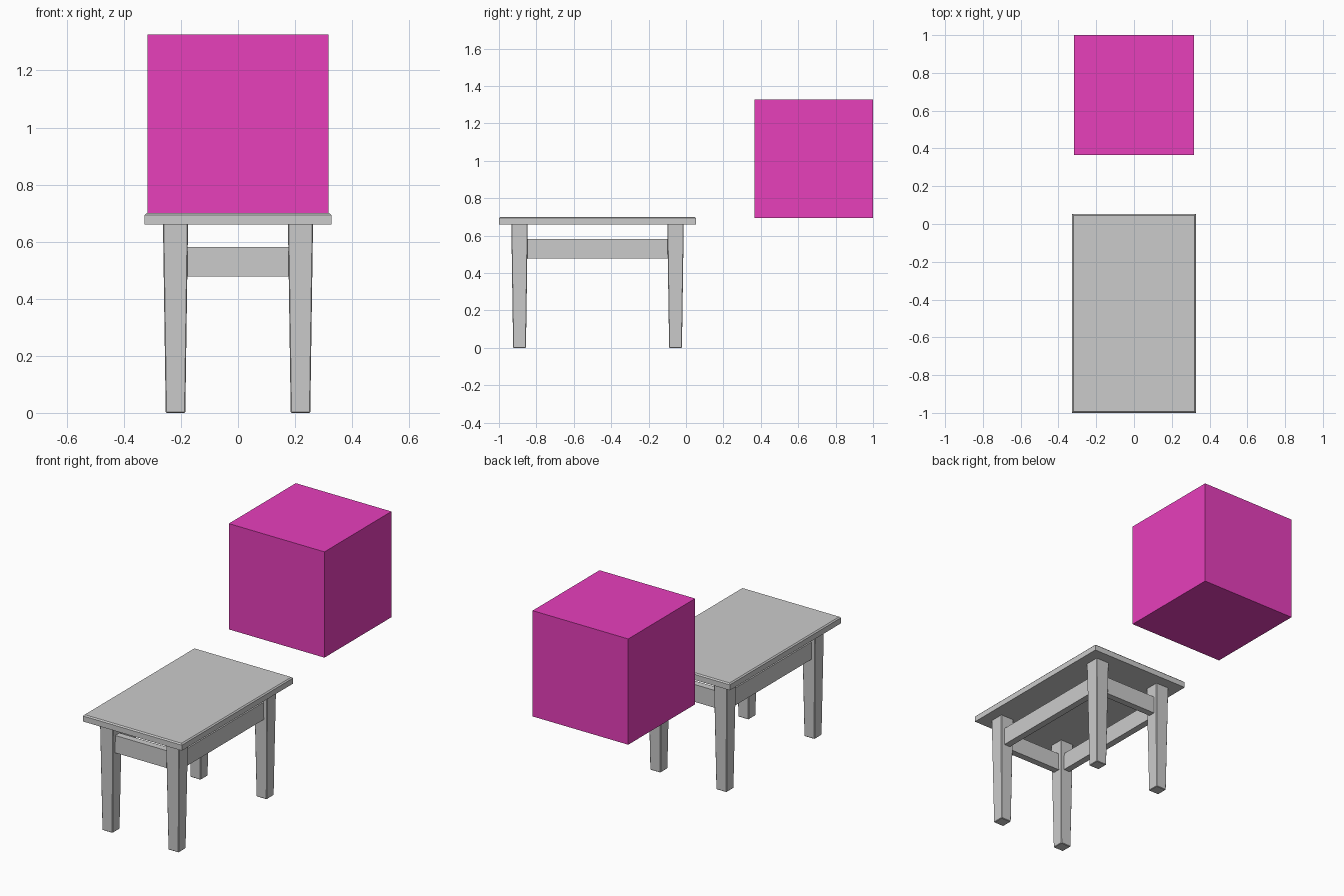
import bpy, bmesh
from mathutils import Vector

if "Cube" in bpy.data.objects:
    bpy.data.objects.remove(bpy.data.objects["Cube"])

CY = -0.473  # table centre in y


def box(name, lo, hi, taper=1.0, bevel=0.0):
    """Box between two corners; taper scales the bottom face about its centre."""
    lo, hi = Vector(lo), Vector(hi)
    mid, size = (lo + hi) / 2, hi - lo
    bm = bmesh.new()
    bmesh.ops.create_cube(bm, size=1)
    for v in bm.verts:
        k = taper if v.co.z < 0 else 1.0
        v.co = Vector((v.co.x * size.x * k, v.co.y * size.y * k, v.co.z * size.z))
    if bevel:
        bmesh.ops.bevel(bm, geom=bm.edges[:], offset=bevel, segments=1,
                        affect='EDGES', profile=0.5)
    mesh = bpy.data.meshes.new(name)
    bm.to_mesh(mesh)
    bm.free()
    obj = bpy.data.objects.new(name, mesh)
    obj.location = mid
    bpy.context.collection.objects.link(obj)
    return obj


# Table top: slab with its upper edges chamfered
top = box("table_top", (-0.328, -1.0, 0.66), (0.328, 0.053, 0.70))
bm = bmesh.new()
bm.from_mesh(top.data)
rim = [e for e in bm.edges if all(v.co.z > 0 for v in e.verts)]
bmesh.ops.bevel(bm, geom=rim, offset=0.007, segments=1, affect='EDGES', profile=0.5)
bm.to_mesh(top.data)
bm.free()

# Four tapered legs and the rails joining them
LX, LY, W = 0.219, 0.417, 0.044
for sx, side in ((-1, "left"), (1, "right")):
    for sy, end in ((-1, "front"), (1, "back")):
        x, y = sx * LX, CY + sy * LY
        box(f"{end}_{side}_leg", (x - W, y - W, 0), (x + W, y + W, 0.665),
            taper=0.78, bevel=0.003)
    box(f"{side}_rail", (sx * LX - 0.02, CY - LY + 0.03, 0.478),
        (sx * LX + 0.02, CY + LY - 0.03, 0.582))
for sy, end in ((-1, "front"), (1, "back")):
    y = CY + sy * LY
    box(f"{end}_rail", (-LX + 0.03, y - 0.02, 0.478), (LX - 0.03, y + 0.02, 0.582))

# Floating cube
cube = box("cube", (-0.317, 0.366, 0.693), (0.317, 1.0, 1.327))
mat = bpy.data.materials.new("magenta")
mat.diffuse_color = (0.8, 0.05, 0.5, 1)
mat.use_nodes = True
mat.node_tree.nodes["Principled BSDF"].inputs["Base Color"].default_value = mat.diffuse_color
cube.data.materials.append(mat)
